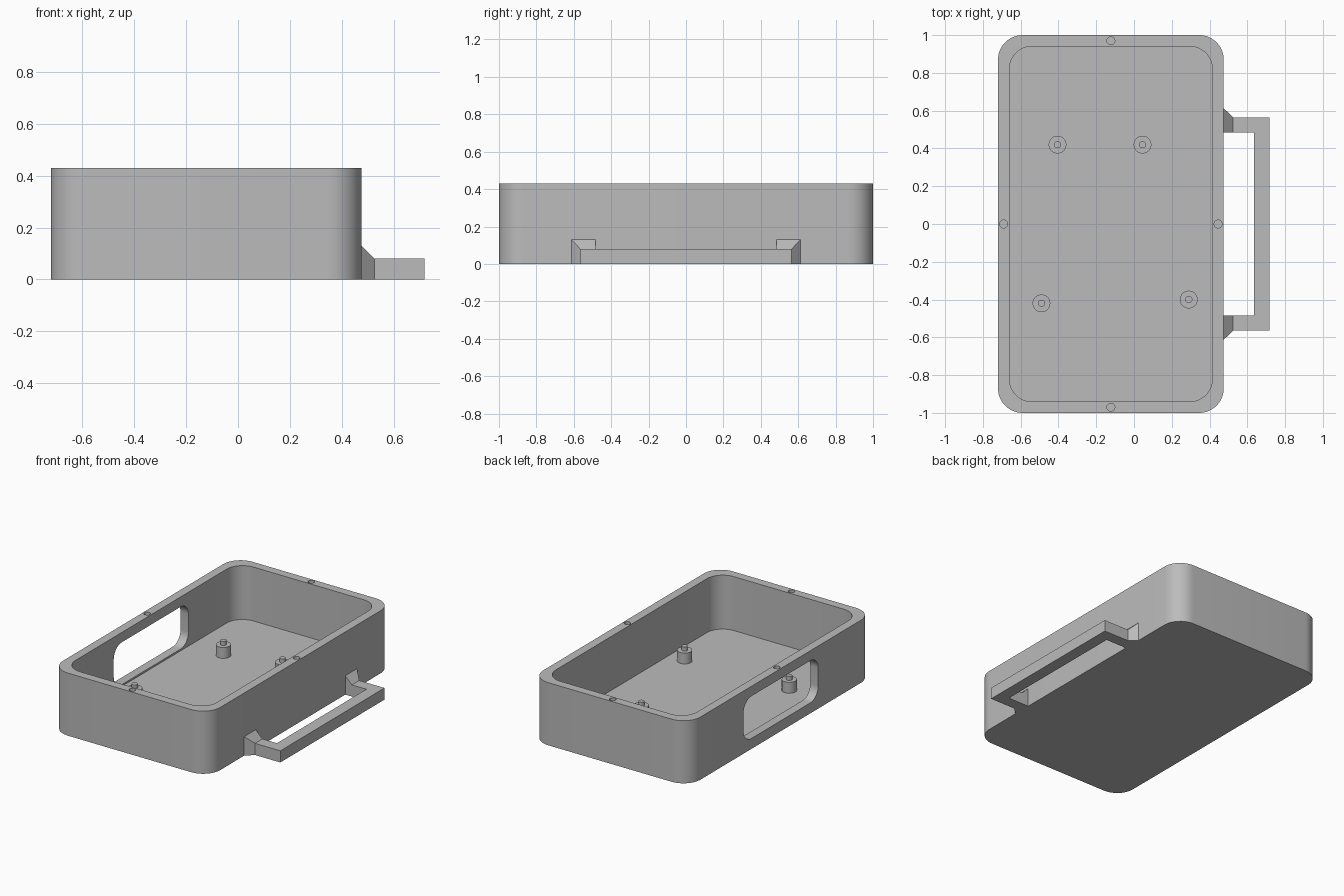
import bpy
import bmesh
import math
from mathutils import Matrix

cube = bpy.data.objects.get("Cube")
if cube:
    bpy.data.objects.remove(cube, do_unlink=True)

grey = bpy.data.materials.new("plain grey")
grey.use_nodes = True
grey.diffuse_color = (0.5, 0.5, 0.5, 1)
grey.node_tree.nodes["Principled BSDF"].inputs["Base Color"].default_value = (0.5, 0.5, 0.5, 1)

CX, WALL, TOP, FLOOR = -0.1225, 0.06, 0.43, 0.06
HALF_X, HALF_Y = 0.5975, 1.0


def finish(name, bm):
    bmesh.ops.recalc_face_normals(bm, faces=bm.faces)
    mesh = bpy.data.meshes.new(name)
    bm.to_mesh(mesh)
    bm.free()
    mesh.materials.append(grey)
    obj = bpy.data.objects.new(name, mesh)
    bpy.context.collection.objects.link(obj)
    return obj


def prism(name, outline, z0, z1, matrix=None):
    """Extrude a flat outline from z0 to z1."""
    bm = bmesh.new()
    face = bm.faces.new([bm.verts.new((x, y, z0)) for x, y in outline])
    new = bmesh.ops.extrude_face_region(bm, geom=[face])["geom"]
    verts = [v for v in new if isinstance(v, bmesh.types.BMVert)]
    bmesh.ops.translate(bm, verts=verts, vec=(0, 0, z1 - z0))
    if matrix:
        bm.transform(matrix)
    return finish(name, bm)


def rounded(cx, cy, hx, hy, r, steps=12):
    pts = []
    for q, (sx, sy) in enumerate([(1, 1), (-1, 1), (-1, -1), (1, -1)]):
        for i in range(steps + 1):
            a = math.pi / 2 * (q + i / steps)
            pts.append((cx + sx * (hx - r) + r * math.cos(a),
                        cy + sy * (hy - r) + r * math.sin(a)))
    return pts


def circle(x, y, r, n=32):
    return [(x + r * math.cos(2 * math.pi * i / n),
             y + r * math.sin(2 * math.pi * i / n)) for i in range(n)]


def cut(obj, cutters):
    for c in cutters:
        c.hide_render = True
        mod = obj.modifiers.new("cut", "BOOLEAN")
        mod.operation, mod.solver, mod.object = "DIFFERENCE", "EXACT", c
    graph = bpy.context.evaluated_depsgraph_get()
    mesh = bpy.data.meshes.new_from_object(obj.evaluated_get(graph))
    obj.modifiers.clear()
    obj.data = mesh
    for c in cutters:
        bpy.data.objects.remove(c, do_unlink=True)


def smooth(obj):
    bpy.ops.object.select_all(action="DESELECT")
    obj.select_set(True)
    bpy.context.view_layer.objects.active = obj
    bpy.ops.object.shade_smooth_by_angle(angle=math.radians(30))


# Open tray with rounded corners
tray = prism("tray", rounded(CX, 0, HALF_X, HALF_Y, 0.13), 0, TOP)
cavity = prism("cavity_cutter", rounded(CX, 0, HALF_X - WALL, HALF_Y - WALL, 0.12), FLOOR, 0.6)

# Window through the -x wall: outline drawn in y and z, extruded along x
to_side = Matrix(((0, 0, 1, 0), (1, 0, 0, 0), (0, 1, 0, 0), (0, 0, 0, 1)))
window = prism("window_cutter", rounded(0, 0.217, 0.405, 0.145, 0.085), -0.9, -0.5, to_side)

# Screw holes in the middle of each rim side
rim_x, rim_y = HALF_X - WALL / 2, HALF_Y - WALL / 2
holes = [prism("hole_cutter", circle(CX + sx * rim_x, sy * rim_y, 0.021), TOP - 0.1, 0.6)
         for sx, sy in [(1, 0), (-1, 0), (0, 1), (0, -1)]]
cut(tray, [cavity, window] + holes)
smooth(tray)

# Stepped standoffs on the floor
for i, (x, y) in enumerate([(-0.405, 0.42), (0.045, 0.42), (-0.49, -0.42), (0.29, -0.4)]):
    smooth(prism(f"standoff_{i + 1}", circle(x, y, 0.047), FLOOR, 0.135))
    smooth(prism(f"standoff_pin_{i + 1}", circle(x, y, 0.019), 0.135, 0.163))

# Handle bar with two arms
X0, X1, X2, X3 = 0.475, 0.525, 0.635, 0.717
IN, OUT = 0.485, 0.565
prism("handle", [(X1, -OUT), (X3, -OUT), (X3, OUT), (X1, OUT),
                 (X1, IN), (X2, IN), (X2, -IN), (X1, -IN)], 0, 0.08)

# Tapered gussets where the arms meet the wall
for side, s in (("back", 1), ("front", -1)):
    bm = bmesh.new()
    rings = []
    for x, out, h in ((X0, 0.612, 0.13), (X1, OUT, 0.08)):
        rings.append([bm.verts.new((x, s * y, z))
                      for y, z in ((IN, 0), (out, 0), (out, h), (IN, h))])
    a, b = rings
    bm.faces.new(a)
    bm.faces.new(b)
    for i in range(4):
        j = (i + 1) % 4
        bm.faces.new((a[i], a[j], b[j], b[i]))
    finish(f"handle_gusset_{side}", bm)
